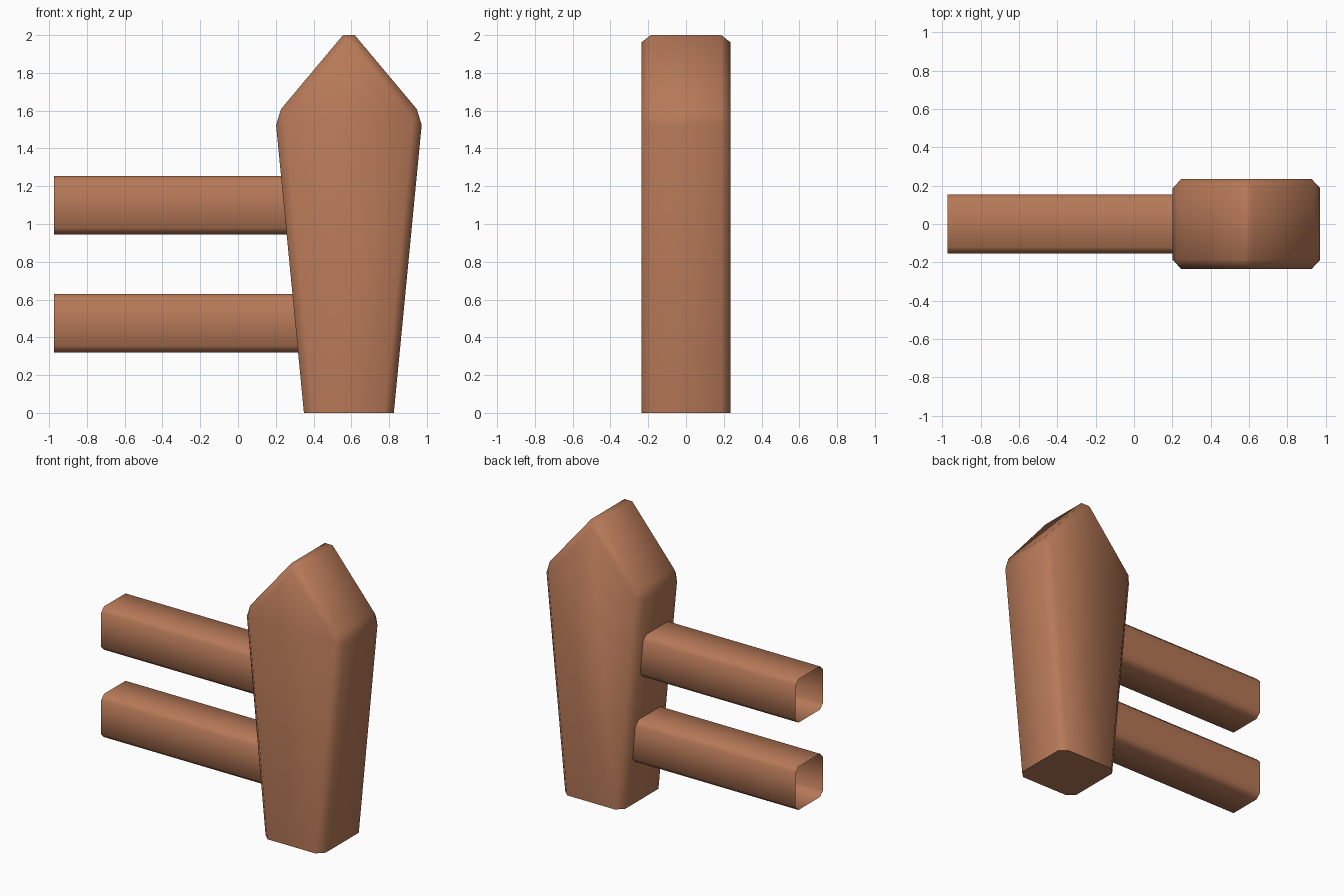
import bpy, bmesh, math

if "Cube" in bpy.data.objects:
    bpy.data.objects.remove(bpy.data.objects["Cube"])

wood = bpy.data.materials.new("warm brown wood")
wood.diffuse_color = (0.47, 0.19, 0.096, 1)
wood.use_nodes = True
wood.node_tree.nodes["Principled BSDF"].inputs["Base Color"].default_value = wood.diffuse_color


def finish(bm, name):
    bmesh.ops.recalc_face_normals(bm, faces=bm.faces)
    mesh = bpy.data.meshes.new(name)
    bm.to_mesh(mesh)
    bm.free()
    mesh.materials.append(wood)
    ob = bpy.data.objects.new(name, mesh)
    bpy.context.collection.objects.link(ob)
    bpy.ops.object.select_all(action='DESELECT')
    ob.select_set(True)
    bpy.context.view_layer.objects.active = ob
    bpy.ops.object.shade_smooth_by_angle(angle=math.radians(60))
    return ob


# Post: tapered pointed prism, every edge chamfered except the foot
CX, HALF_Y = 0.587, 0.235
half = [(0.238, 0), (0.390, 1.572)]
outline = ([(CX + x, z) for x, z in half] + [(CX, 2.037)]
           + [(CX - x, z) for x, z in reversed(half)])
bm = bmesh.new()
face = bm.faces.new([bm.verts.new((x, -HALF_Y, z)) for x, z in outline])
ext = bmesh.ops.extrude_face_region(bm, geom=[face])
back = [v for v in ext["geom"] if isinstance(v, bmesh.types.BMVert)]
bmesh.ops.translate(bm, verts=back, vec=(0, 2 * HALF_Y, 0))
bmesh.ops.recalc_face_normals(bm, faces=bm.faces)
edges = [e for e in bm.edges if max(v.co.z for v in e.verts) > 0.01]
bmesh.ops.bevel(bm, geom=edges, offset=0.048, offset_type='OFFSET',
                segments=1, profile=0.5, affect='EDGES', clamp_overlap=True)
finish(bm, "post")

# Rails: open-ended chamfered tubes running into the post
H, C = 0.155, 0.034
section = [(H, H - C), (H - C, H), (C - H, H), (-H, H - C),
           (-H, C - H), (C - H, -H), (H - C, -H), (H, C - H)]
for name, z0, x_end in (("upper_rail", 1.10, 0.32), ("lower_rail", 0.475, 0.37)):
    bm = bmesh.new()
    rings = [[bm.verts.new((x, y, z0 + z)) for y, z in section]
             for x in (-0.975, x_end)]
    for i in range(8):
        j = (i + 1) % 8
        bm.faces.new((rings[0][i], rings[0][j], rings[1][j], rings[1][i]))
    finish(bm, name)
